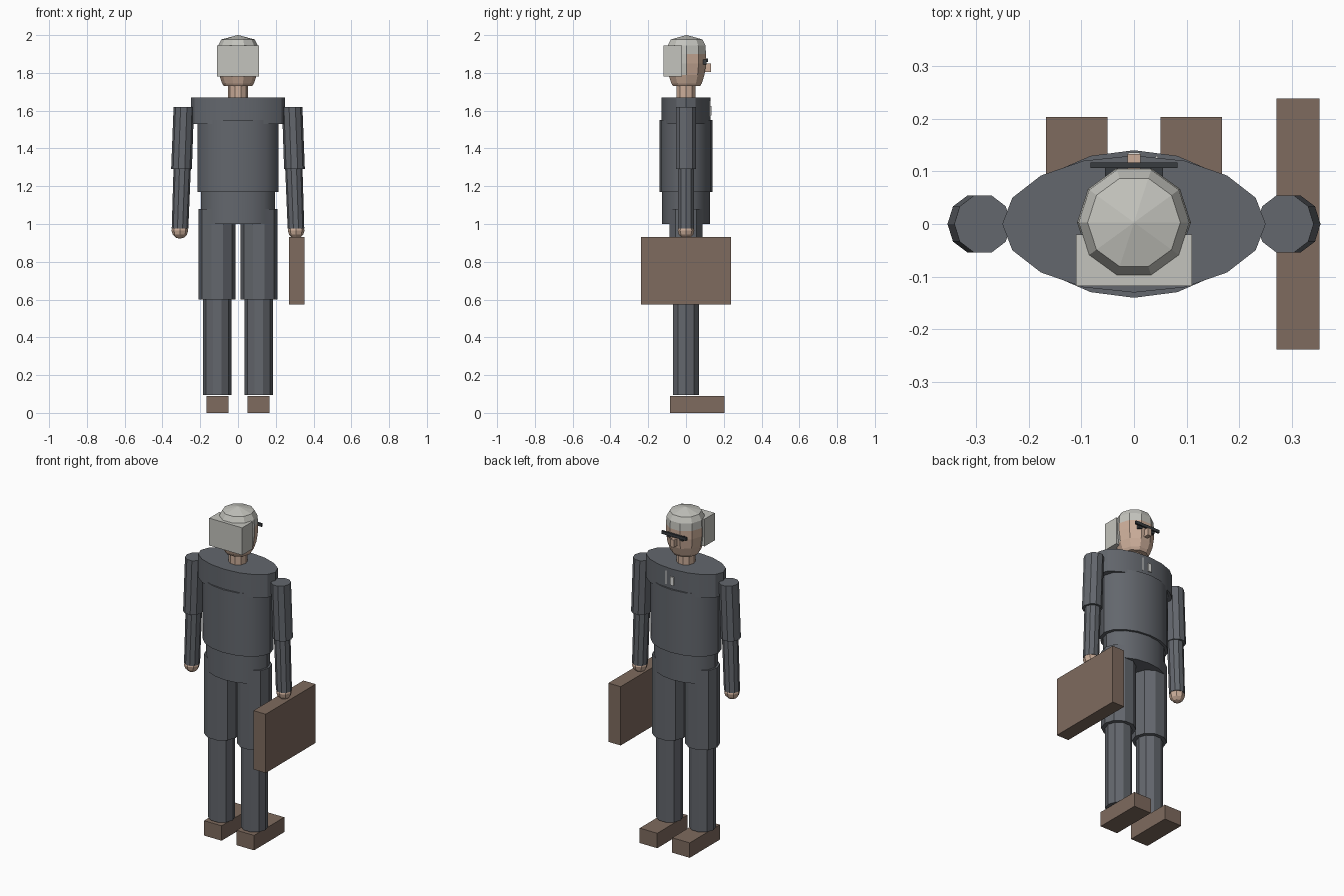
import bpy, bmesh, math
from mathutils import Vector

cube = bpy.data.objects.get("Cube")
if cube:
    bpy.data.objects.remove(cube, do_unlink=True)


def material(name, rgb):
    m = bpy.data.materials.new(name)
    m.use_nodes = True
    m.diffuse_color = (*rgb, 1)
    m.node_tree.nodes["Principled BSDF"].inputs["Base Color"].default_value = (*rgb, 1)
    return m


SUIT = material("slate suit", (0.125, 0.135, 0.153))
BROWN = material("brown leather", (0.21, 0.145, 0.112))
SKIN = material("skin", (0.60, 0.42, 0.32))
HAIR = material("pale grey hair", (0.55, 0.55, 0.51))
DARK = material("dark frame", (0.04, 0.045, 0.05))
SHIRT = material("white shirt", (0.75, 0.75, 0.73))


def finish(name, bm, *mats):
    bmesh.ops.recalc_face_normals(bm, faces=bm.faces)
    mesh = bpy.data.meshes.new(name)
    bm.to_mesh(mesh)
    bm.free()
    for m in mats:
        mesh.materials.append(m)
    ob = bpy.data.objects.new(name, mesh)
    bpy.context.collection.objects.link(ob)
    return ob


def box(name, mat, x, y, z):
    """Block between the (low, high) limits on each axis."""
    bm = bmesh.new()
    bmesh.ops.create_cube(bm, size=1)
    for v in bm.verts:
        v.co = [(a + b) / 2 + c * (b - a) for c, (a, b) in zip(v.co, (x, y, z))]
    return finish(name, bm, mat)


def loft(name, mats, rings, sides):
    """Stack of elliptical rings given as (x, y, z, rx, ry)."""
    bm = bmesh.new()
    loops = []
    for x, y, z, rx, ry in rings:
        angles = [math.tau * i / sides for i in range(sides)]
        loops.append([bm.verts.new((x + rx * math.cos(a), y + ry * math.sin(a), z)) for a in angles])
    for low, high in zip(loops, loops[1:]):
        for i in range(sides):
            j = (i + 1) % sides
            bm.faces.new((low[i], low[j], high[j], high[i]))
    bm.faces.new(loops[0])
    bm.faces.new(loops[-1])
    return finish(name, bm, *mats)


def smooth(ob):
    bpy.ops.object.select_all(action="DESELECT")
    ob.select_set(True)
    bpy.context.view_layer.objects.active = ob
    bpy.ops.object.shade_smooth_by_angle(angle=math.radians(30))


# Body: three oval drums
for name, z0, z1, rx, ry in (
    ("hips", 1.0, 1.18, 0.195, 0.127),
    ("torso", 1.17, 1.55, 0.215, 0.14),
    ("shoulders", 1.53, 1.67, 0.25, 0.13),
):
    smooth(loft(name, [SUIT], [(0, 0, z, rx, ry) for z in (z0, z1)], 16))

# Legs, arms and hands on both sides
for side, s in (("left", 1), ("right", -1)):
    box(side + "_shoe", BROWN, sorted((s * 0.05, s * 0.167)), (-0.085, 0.203), (0, 0.09))
    loft(side + "_shin", [SUIT], [(s * 0.11, 0, z, 0.075, 0.072) for z in (0.095, 0.62)], 10)
    loft(side + "_thigh", [SUIT], [(s * 0.11, 0, z, 0.098, 0.093) for z in (0.6, 1.08)], 10)
    loft(side + "_upper_arm", [SUIT],
         [(s * 0.299, 0, 1.29, 0.055, 0.057), (s * 0.287, 0, 1.62, 0.054, 0.057)], 10)
    loft(side + "_forearm", [SUIT],
         [(s * 0.307, 0, 0.975, 0.044, 0.044), (s * 0.295, 0, 1.31, 0.046, 0.044)], 10)
    bm = bmesh.new()
    bmesh.ops.create_uvsphere(bm, u_segments=8, v_segments=6, radius=0.044)
    bmesh.ops.translate(bm, verts=bm.verts, vec=Vector((s * 0.308, 0, 0.966)))
    finish(side + "_hand", bm, SKIN)
    box(side + "_eye", DARK, sorted((s * 0.03, s * 0.055)), (0.085, 0.108), (1.845, 1.87))

box("briefcase", BROWN, (0.27, 0.352), (-0.238, 0.238), (0.575, 0.93))

# Neck and head, with hair on the crown and the back
loft("neck", [SKIN], [(0, 0, z, 0.052, 0.052) for z in (1.66, 1.77)], 10)
profile = [(0.075, 1.73), (0.085, 1.745), (0.1, 1.79), (0.108, 1.85),
           (0.108, 1.9), (0.105, 1.945), (0.088, 1.977), (0.002, 2.0)]
head = loft("head", [SKIN, HAIR], [(0, 0.003, z, r, r) for r, z in profile], 10)
for f in head.data.polygons:
    back = f.center.y < 0.01 and f.center.z > 1.78
    f.material_index = int(back or f.center.z > 1.9)
box("hair_bun", HAIR, (-0.11, 0.11), (-0.118, -0.02), (1.78, 1.945))

# Face and shirt details
box("nose", SKIN, (-0.012, 0.012), (0.09, 0.133), (1.805, 1.85))
box("glasses", DARK, (-0.083, 0.083), (0.106, 0.117), (1.858, 1.876))
box("shirt_front", SHIRT, (-0.011, 0.011), (0.128, 0.136), (1.575, 1.625))
box("collar_edge", SHIRT, (0.041, 0.046), (0.12, 0.129), (1.57, 1.65))
